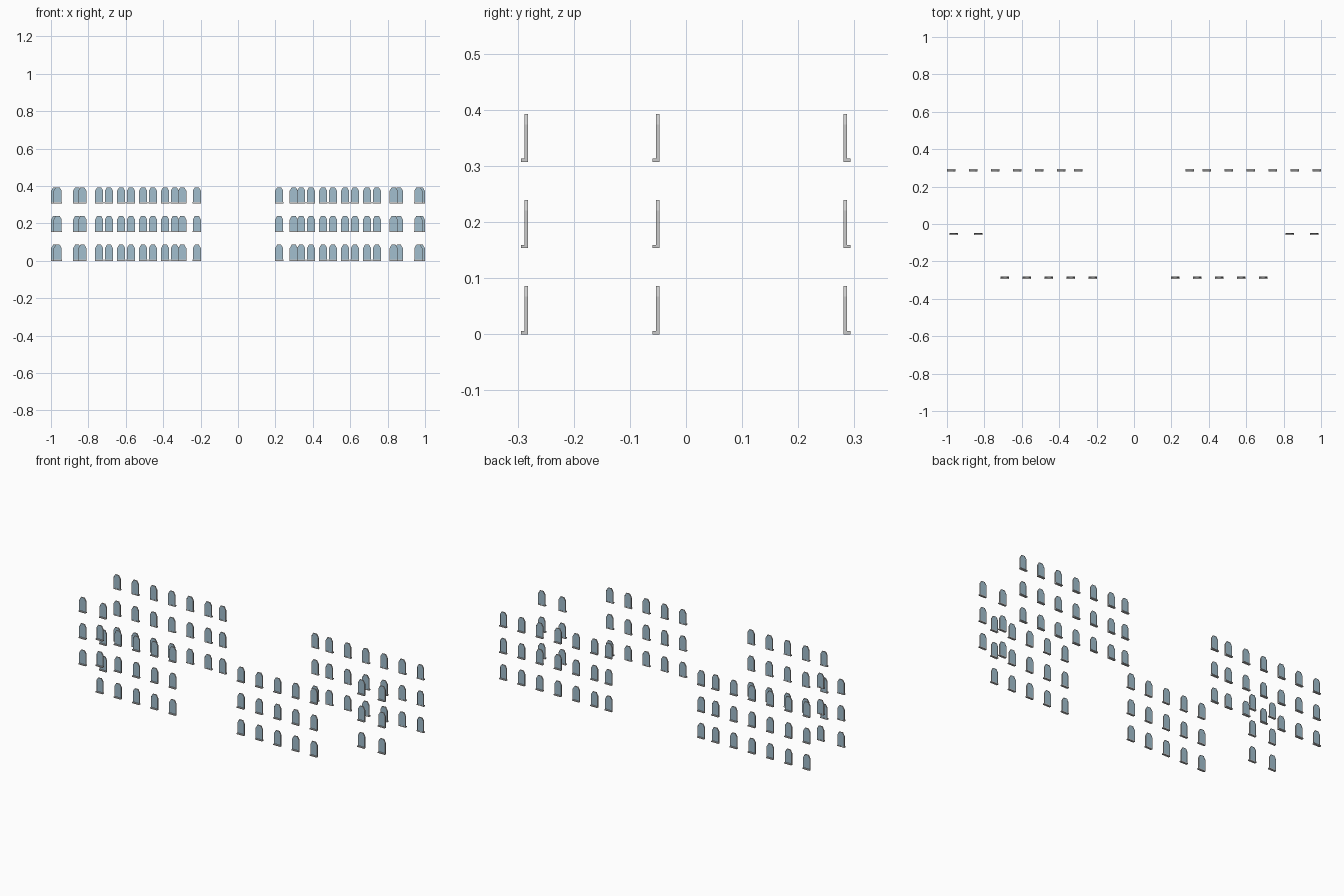
import bpy, bmesh, math

if "Cube" in bpy.data.objects:
    bpy.data.objects.remove(bpy.data.objects["Cube"])

R, SPRING, PITCH, T = 0.0215, 0.067, 0.1535, 0.0065
BORDER, SILL_H = 0.0025, 0.006

def material(name, col):
    m = bpy.data.materials.new(name)
    m.diffuse_color = col
    m.use_nodes = True
    m.node_tree.nodes["Principled BSDF"].inputs["Base Color"].default_value = m.diffuse_color
    return m

glass_mat = material("glass_blue", (0.36, 0.52, 0.62, 1))

def arch(r, base):
    # straight jambs with a three-sided arched head
    pts = [(-r, base), (r, base)]
    return pts + [(r * math.cos(i * math.pi / 3), SPRING + r * math.sin(i * math.pi / 3)) for i in range(4)]

def prism(bm, pts, x, y0, y1, z):
    a = [bm.verts.new((x + u, y0, z + v)) for u, v in pts]
    b = [bm.verts.new((x + u, y1, z + v)) for u, v in pts]
    bm.faces.new(a)
    bm.faces.new(b[::-1])
    for i in range(len(a)):
        j = (i + 1) % len(a)
        bm.faces.new((a[i], b[i], b[j], a[j]))

def ring(bm, outer, inner, x, y0, y1, z):
    loops = [[bm.verts.new((x + u, y, z + v)) for u, v in p]
             for p, y in ((outer, y0), (inner, y0), (inner, y1), (outer, y1))]
    for k in range(4):
        a, b = loops[k], loops[(k + 1) % 4]
        for i in range(len(a)):
            j = (i + 1) % len(a)
            bm.faces.new((a[i], a[j], b[j], b[i]))

def build(name, xs, draw, mat=None):
    # three storeys, mirrored left and right
    bm = bmesh.new()
    for x in xs:
        for s in (-1, 1):
            for k in range(3):
                draw(bm, s * x, k * PITCH)
    bmesh.ops.recalc_face_normals(bm, faces=bm.faces)
    me = bpy.data.meshes.new(name)
    bm.to_mesh(me)
    bm.free()
    if mat:
        me.materials.append(mat)
    bpy.context.collection.objects.link(bpy.data.objects.new(name, me))

def window_row(label, xs, y, d):
    # y is the inner wall plane, d the outward direction
    outer, inner = arch(R, 0), arch(R - BORDER, SILL_H)
    sill = [(-0.0225, 0), (0.0225, 0), (0.0225, SILL_H), (-0.0225, SILL_H)]
    build(label + "_window_frames", xs, lambda b, x, z: ring(b, outer, inner, x, y, y + d * T, z))
    build(label + "_window_glass", xs,
          lambda b, x, z: prism(b, inner, x, y + d * 0.001, y + d * (T - 0.001), z), glass_mat)
    build(label + "_window_sills", xs, lambda b, x, z: prism(b, sill, x, y + d * 0.0002, y + d * 0.0125, z))

# Front, recessed side wings, and back facades
window_row("front", [0.22 + 0.1175 * i for i in range(5)], -0.2815, -1)
window_row("wing", [0.832, 0.964], -0.047, -1)
window_row("back", [0.298] + [0.39 + 0.1175 * i for i in range(6)], 0.2805, 1)
